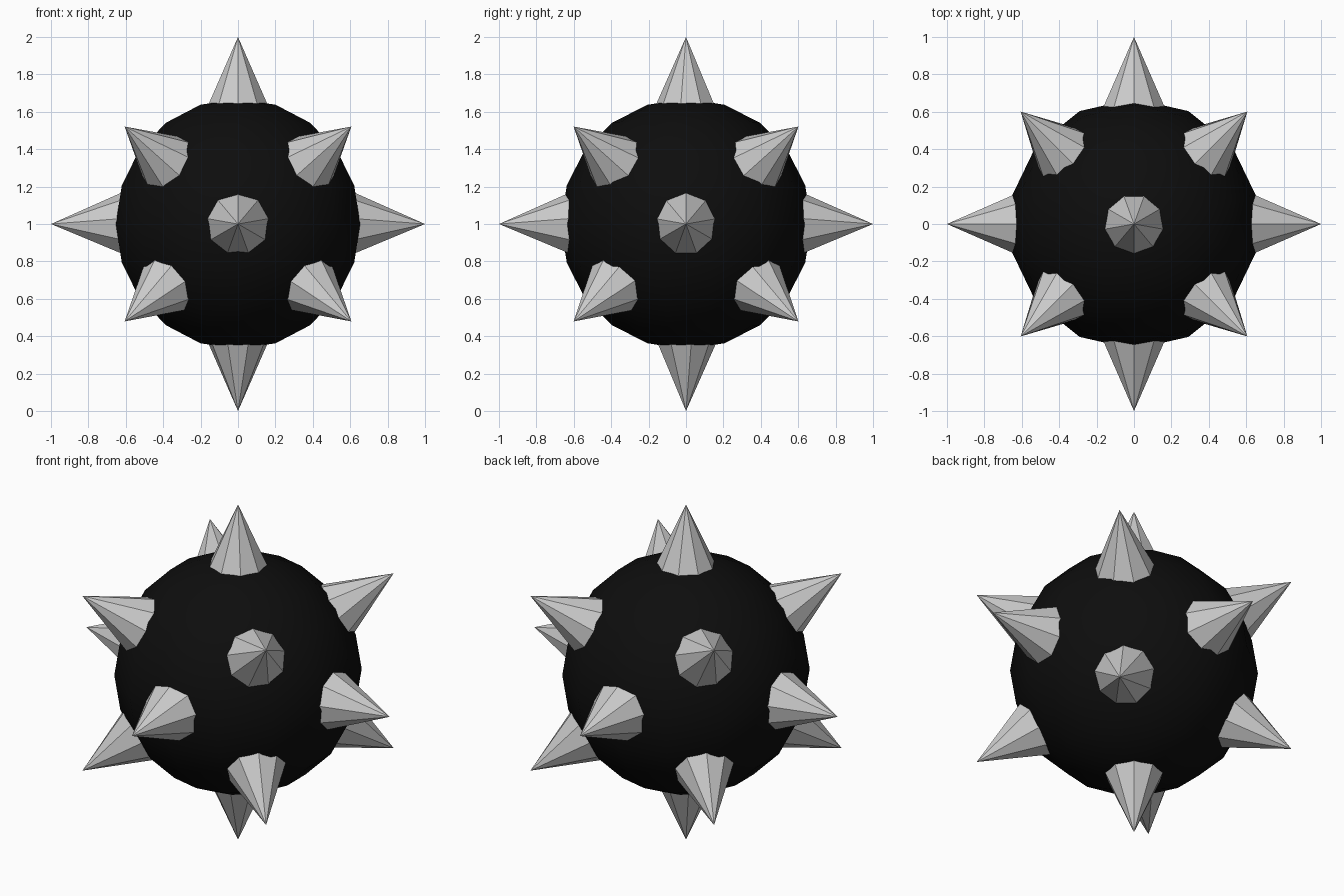
import bpy
from mathutils import Vector

if "Cube" in bpy.data.objects:
    bpy.data.objects.remove(bpy.data.objects["Cube"])

CENTRE = Vector((0, 0, 1))

# Round black body
bpy.ops.mesh.primitive_uv_sphere_add(segments=14, ring_count=10, radius=0.67, location=CENTRE)
body = bpy.context.object
body.name = "body"
bpy.ops.object.shade_smooth()
black = bpy.data.materials.new("black")
black.diffuse_color = (0.004, 0.004, 0.004, 1)
black.use_nodes = True
black.node_tree.nodes["Principled BSDF"].inputs["Base Color"].default_value = black.diffuse_color
body.data.materials.append(black)


def spike(name, direction):
    """Nine-sided cone, tip one unit from the body centre, base sunk in the body."""
    d = Vector(direction).normalized()
    depth = 0.45
    bpy.ops.mesh.primitive_cone_add(vertices=9, radius1=0.2, radius2=0, depth=depth,
                                    location=CENTRE + d * (1 - depth / 2))
    ob = bpy.context.object
    ob.name = name
    ob.rotation_euler = d.to_track_quat('Z', 'Y').to_euler()


# Spikes along the axes
for axis, label in enumerate(("side", "depth", "vertical")):
    for s in (-1, 1):
        d = [0, 0, 0]
        d[axis] = s
        spike(f"spike_{label}_{'pos' if s > 0 else 'neg'}", d)

# Diagonal spikes
for x in (-1, 1):
    for y in (-1, 1):
        for z in (-1, 1):
            spike(f"spike_diagonal_{x}_{y}_{z}", (0.605 * x, 0.6 * y, 0.52 * z))
